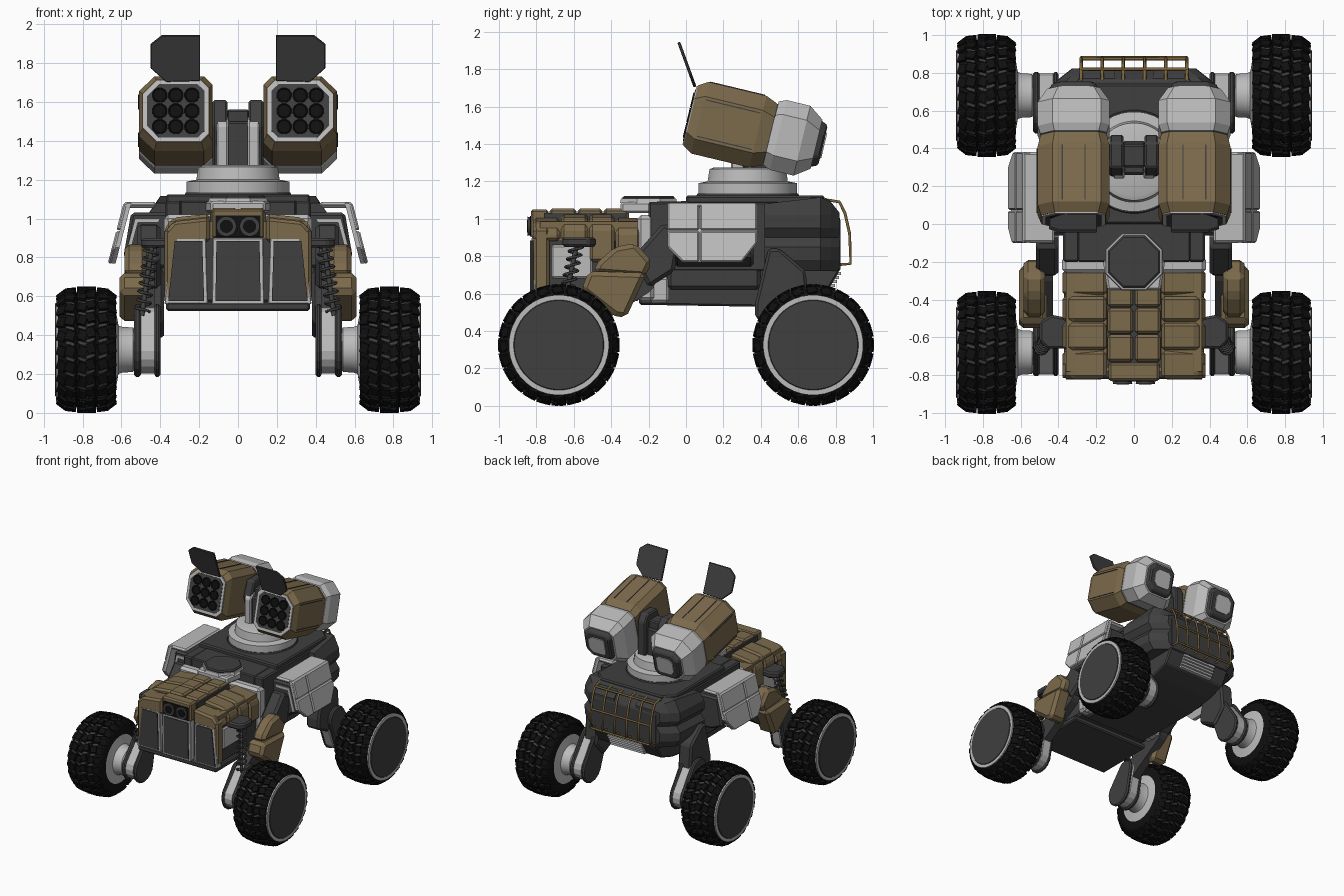
import bpy, bmesh, math
from mathutils import Matrix, Vector

cube = bpy.data.objects.get("Cube")
if cube:
    bpy.data.objects.remove(cube)


def material(name, r, g, b):
    m = bpy.data.materials.new(name)
    m.use_nodes = True
    m.diffuse_color = (r, g, b, 1)
    m.node_tree.nodes["Principled BSDF"].inputs["Base Color"].default_value = (r, g, b, 1)
    return m


DARK = material("dark grey", .05, .05, .05)
LIGHT = material("light grey", .5, .5, .5)
TAN = material("armour tan", .2, .145, .072)
BLACK = material("rubber black", .005, .005, .005)
BRASS = material("rail brass", .2, .13, .045)


def finish(name, bm, mat, mirror=True, bevel=0, matrix=None, smooth=False):
    bmesh.ops.recalc_face_normals(bm, faces=bm.faces)
    if matrix:
        bm.transform(matrix)
    me = bpy.data.meshes.new(name)
    bm.to_mesh(me)
    bm.free()
    me.materials.append(mat)
    if smooth:
        me.shade_smooth()
        me.set_sharp_from_angle(angle=math.radians(35))
    ob = bpy.data.objects.new(name, me)
    bpy.context.collection.objects.link(ob)
    if bevel:
        mod = ob.modifiers.new("bevel", "BEVEL")
        mod.width, mod.segments = bevel, 1
    if mirror:
        ob.modifiers.new("mirror", "MIRROR").use_mirror_merge = False
    return ob


def loft(name, rings, mat, **kw):
    """Skin a list of equal point rings and cap both ends."""
    bm = bmesh.new()
    rows = [[bm.verts.new(p) for p in ring] for ring in rings]
    n = len(rows[0])
    for a, b in zip(rows, rows[1:]):
        for i in range(n):
            bm.faces.new((a[i], a[(i + 1) % n], b[(i + 1) % n], b[i]))
    bm.faces.new(rows[0])
    bm.faces.new(rows[-1])
    return finish(name, bm, mat, **kw)


def prism(name, pts, axis, a, b, mat, **kw):
    put = {"x": lambda p, d: (d, p[0], p[1]), "y": lambda p, d: (p[0], d, p[1]),
           "z": lambda p, d: (p[0], p[1], d)}[axis]
    return loft(name, [[put(p, d) for p in pts] for d in (a, b)], mat, **kw)


def box(name, x, y, z, mat, **kw):
    return prism(name, [(x[0], y[0]), (x[1], y[0]), (x[1], y[1]), (x[0], y[1])], "z", z[0], z[1], mat, **kw)


def lathe(name, prof, centre, direction, mat, n=32, **kw):
    """Turn (distance, radius) pairs around an axis."""
    m = Matrix.Translation(centre) @ Vector(direction).to_track_quat("Z", "Y").to_matrix().to_4x4()
    kw["matrix"] = kw.get("matrix", Matrix()) @ m
    kw.setdefault("smooth", True)
    return loft(name, [[(r * math.cos(t), r * math.sin(t), d) for t in
                        [math.tau * (i + .5) / n for i in range(n)]] for d, r in prof], mat, **kw)


def rod(name, p, q, r, mat, n=12, **kw):
    d = Vector(q) - Vector(p)
    return lathe(name, [(0, r), (d.length, r)], p, d, mat, n, **kw)


def tube(name, pts, r, mat):
    cu = bpy.data.curves.new(name, "CURVE")
    cu.dimensions, cu.bevel_depth, cu.bevel_resolution = "3D", r, 1
    sp = cu.splines.new("POLY")
    sp.points.add(len(pts) - 1)
    for p, c in zip(sp.points, pts):
        p.co = (*c, 1)
    cu.materials.append(mat)
    bpy.context.collection.objects.link(bpy.data.objects.new(name, cu))


def capsule(p, r, q, s, n=8):
    """Outline around two circles of radius r at p and s at q."""
    a = math.atan2(q[1] - p[1], q[0] - p[0])
    arc = [math.pi * (i / n - .5) for i in range(n + 1)]
    return ([(q[0] + s * math.cos(a + t), q[1] + s * math.sin(a + t)) for t in arc] +
            [(p[0] - r * math.cos(a + t), p[1] - r * math.sin(a + t)) for t in arc])


# Wheels: lobed tyre, chevron tread, rim, disc and inner hub
X = (1, 0, 0)


def tread(name, c, phase, rows, size, mat):
    bm = bmesh.new()
    for k in range(24):
        for s in (-1, 1):
            turn = Matrix.Translation(c) @ Matrix.Rotation(math.tau * (k + phase + s * .1) / 24, 4, "X")
            for off, r, tilt, w in rows:
                bmesh.ops.create_cube(bm, size=1, matrix=turn @ Matrix.Translation((s * off, 0, r)) @
                                      Matrix.Rotation(s * tilt, 4, "Y") @ Matrix.Rotation(s * .3, 4, "Z") @
                                      Matrix.Diagonal((w, *size, 1)))
    finish(name, bm, mat)


for end, y in (("front", -.68), ("rear", .68)):
    c = (.78, y, .325)
    half = [(.035, .312), (.05, .296), (.065, .309), (.105, .301), (.14, .278), (.152, .255)]
    prof = [(-d, r) for d, r in reversed(half)] + half
    lathe(end + "_tyre", prof, c, X, BLACK, 48)
    lathe(end + "_rim", [(.13, .268), (.157, .268), (.157, .24)], c, X, LIGHT, 40)
    lathe(end + "_wheel_disc", [(.15, .247), (.162, .238), (.162, .2)], c, X, DARK, 40)
    lathe(end + "_hub", [(-.255, .095), (-.24, .115), (-.185, .118), (-.165, .125), (-.15, .21), (-.145, .245)],
          c, X, LIGHT)
    tread(end + "_tread", c, 0, [(.022, .313, 0, .042), (.083, .306, .12, .047), (.125, .288, .65, .05)],
          (.05, .023), BLACK)
    tread(end + "_tread_groove", c, .5, [(.022, .307, 0, .045), (.083, .302, .12, .047)], (.012, .018), DARK)

# Swing arms at the wheels
front_pod = capsule((-.68, .31), .125, (-.6, .48), .08)
rear_pod = capsule((.68, .31), .125, (.58, .5), .1)
for end, pod in (("front", front_pod), ("rear", rear_pod)):
    prism(end + "_arm_inner_plate", pod, "x", .4, .43, DARK, bevel=.01)
    prism(end + "_arm_core", [(p[0] * .99, .35 + (p[1] - .35) * .9) for p in pod], "x", .43, .5, LIGHT)
    prism(end + "_arm_outer_plate", pod, "x", .5, .535, DARK, bevel=.01)
prism("rear_upper_arm", [(.37, .47), (.37, .55), (.44, .84), (.5, .84), (.64, .72), (.66, .5), (.55, .38)],
      "x", .38, .5, DARK, bevel=.015)
prism("front_link", [(-.28, .8), (-.12, .98), (-.03, .92), (-.06, .72), (-.2, .63)], "x", .4, .52, DARK, bevel=.02)
prism("front_lower_link", capsule((-.62, .42), .07, (-.25, .68), .09), "x", .43, .5, DARK)

# Tan armour on the front knees
prism("knee_armour_upper", [(-.47, .77), (-.38, .85), (-.27, .87), (-.18, .77), (-.22, .69), (-.5, .71)],
      "x", .47, .585, TAN, bevel=.025)
prism("knee_armour_lower", [(-.52, .72), (-.21, .71), (-.32, .47), (-.38, .48), (-.56, .62)],
      "x", .46, .61, TAN, bevel=.025)

# Shock absorbers
top, low = Vector((.44, -.58, .88)), Vector((.495, -.66, .5))
rod("shock_core", low, top, .013, DARK)
for s in (-1, 1):
    pts = []
    for i in range(109):
        t, a = i / 108, math.tau * i / 12
        p = low.lerp(top, t) + Vector((.036 * math.cos(a), .036 * math.sin(a), 0))
        pts.append((p.x * s, p.y, p.z))
    tube("shock_spring", pts, .007, DARK)
prism("shock_mount", [(.34, -.66), (.46, -.66), (.5, -.62), (.5, -.52), (.44, -.48), (.34, -.5)],
      "z", .85, .9, DARK, bevel=.012)

# Chassis with a tapered tail and fluted rear flanks
prism("lower_hull", [(-.25, .54), (.37, .53), (.6, .56), (.755, .61), (.82, .72), (.82, .76), (-.25, .76)],
      "x", -.3, .3, DARK, mirror=False, bevel=.01)
prism("hull_core", [(-.2, .72), (.825, .72), (.825, 1.0), (.76, 1.11), (-.2, 1.09)],
      "x", -.3, .3, DARK, mirror=False, bevel=.008)
box("hull_side", (.29, .375), (-.2, .45), (.72, 1.09), DARK, bevel=.01)


def flank(y, w, top):
    return [(x, y, z) for x, z in ((.1, .72), (w - .03, .72), (w + .015, .78), (w + .02, .85), (w - .015, .9),
                                   (w + .02, .95), (w + .015, 1.02), (w - .03, top), (.1, top))]


loft("hull_flank", [flank(.42, .45, 1.08), flank(.72, .43, 1.115), flank(.775, .37, 1.09), flank(.822, .31, 1.03)], DARK)
prism("hull_roof", [(-.28, .74), (.28, .74), (.37, .66), (.37, 0), (-.37, 0), (-.37, .66)],
      "z", 1.08, 1.125, DARK, mirror=False, bevel=.01)
box("hull_skirt", (.28, .37), (-.1, .4), (.62, .8), DARK, bevel=.02)
box("neck_collar", (-.38, .38), (-.26, -.17), (.56, 1.02), LIGHT, mirror=False, bevel=.02)
box("neck_lower_panel", (.28, .36), (-.2, -.09), (.55, .69), LIGHT, bevel=.015)

# Roof hatch
prism("hatch_frame", [(-.14, -.35), (.14, -.35), (.18, -.1), (.18, .03), (-.18, .03), (-.18, -.1)],
      "z", 1.03, 1.09, LIGHT, mirror=False, bevel=.012)
lathe("hatch_rim", [(0, .165), (.022, .16)], (0, -.2, 1.085), (0, 0, 1), LIGHT, 8, smooth=False, mirror=False)
lathe("hatch_lid", [(0, .15), (.02, .15), (.028, .14)], (0, -.2, 1.095), (0, 0, 1), DARK, 8, smooth=False, mirror=False)

# Front hull with framed panels
box("nose_core", (-.35, .35), (-.78, -.24), (.56, .92), DARK, mirror=False, bevel=.02)
box("nose_sill", (-.37, .37), (-.82, -.3), (.525, .57), DARK, mirror=False, bevel=.01)
box("nose_side_panel", (.34, .365), (-.72, -.5), (.68, .86), LIGHT, bevel=.01)
box("nose_cheek", (.3, .378), (-.815, -.73), (.58, .95), TAN, bevel=.015)


def framed(name, xs, y, **kw):
    a, b, c, d = xs
    prism(name + "_frame", [(a, .56), (b, .56), (c, .9), (d, .9)], "y", y, -.76, LIGHT, bevel=.004, **kw)
    prism(name, [(a + .019, .575), (b - .019, .575), (c - .019, .885), (d + .019, .885)],
          "y", y - .008, y, DARK, **kw)


framed("nose_centre_panel", (-.135, .135, .13, -.13), -.825, mirror=False)
framed("nose_side_front_panel", (.155, .378, .345, .165), -.815)

# Tan hood blocks
edges = [-.82, -.67, -.52, -.38, -.24]
for i, (a, b) in enumerate(zip(edges, edges[1:])):
    drop = .02 if i in (0, 3) else 0
    base = .88 if i < 2 else .77
    prism("hood_side_block", [(.145, base), (.378, base), (.378, .95 - drop), (.33, 1.005 - drop), (.145, 1.025 - drop)],
          "y", a + .003, b - .003, TAN, bevel=.016)
    if i:
        box("hood_centre_block", (.004, .14), (a - .06, b - .066), (.9, 1.055), TAN, bevel=.014)
box("hood_base", (-.36, .36), (-.78, -.26), (.88, .985), TAN, mirror=False)
box("hood_seam", (-.145, .145), (-.76, -.32), (.98, 1.03), DARK, mirror=False)
box("camera_housing", (-.135, .135), (-.83, -.735), (.895, 1.05), TAN, mirror=False, bevel=.012)
box("camera_plate", (-.115, .115), (-.835, -.825), (.905, 1.015), BLACK, mirror=False)
lathe("camera_barrel", [(0, .05), (.015, .052), (.015, .035)], (.06, -.833, .96), (0, -1, 0), DARK, 20)
lathe("camera_lens", [(0, .034), (.003, .034)], (.06, -.847, .96), (0, -1, 0), BLACK, 16)


# Side fenders: shell with four raised panels
def slope(ob):
    for v in ob.data.vertices:
        v.co.x -= (v.co.z - .77) * .26


outline = [(-.1, 1.08), (.38, 1.08), (.38, .87), (.3, .77), (-.02, .77), (-.1, .85)]
slope(prism("fender_shell", outline, "x", .63, .652, LIGHT))
for name, pts in (("upper_front", [(-.1, .94), (.07, .94), (.07, 1.08), (-.1, 1.08)]),
                  ("upper_rear", [(.075, .94), (.38, .94), (.38, 1.08), (.075, 1.08)]),
                  ("lower_front", [(-.1, .935), (-.1, .85), (-.02, .77), (.07, .77), (.07, .935)]),
                  ("lower_rear", [(.075, .935), (.075, .77), (.3, .77), (.38, .87), (.38, .935)])):
    slope(prism("fender_panel_" + name, pts, "x", .645, .67, LIGHT, bevel=.008))
box("fender_top", (.42, .59), (-.1, .38), (1.055, 1.085), LIGHT, bevel=.012)
prism("fender_mount", [(.34, .74), (.5, .76), (.59, .8), (.55, 1.03), (.36, 1.03)], "y", -.06, .36, DARK, bevel=.015)
prism("fender_mount_trim", [(.4, 1.0), (.53, 1.0), (.58, .81), (.56, .81), (.515, .98), (.41, .98)],
      "y", -.068, -.06, LIGHT)

# Rear grille rail and vents
for i in range(6):
    x = -.28 + .112 * i
    tube("rail_upright", [(x, .76, 1.1), (x, .82, 1.09), (x, .85, 1.03), (x, .875, .92), (x, .88, .76), (x, .82, .755)],
         .009, BRASS)
for y, z in ((.82, 1.09), (.875, .92), (.88, .76)):
    tube("rail_bar", [(-.28, y, z), (.28, y, z)], .009, BRASS)
for i in range(5):
    y, z = .775 + .011 * i, .615 + .021 * i
    box("rear_vent_slat", (-.16, .16), (y - .03, y + .01), (z, z + .016), LIGHT, mirror=False)

# Turret ring and mast
C, UP = (0, .33, 1.09), (0, 0, 1)
lathe("turret_base", [(0, .29), (.045, .27)], C, UP, DARK, 40, mirror=False)
lathe("turret_ring", [(.04, .265), (.1, .265), (.11, .215), (.175, .205), (.185, .18)], C, UP, LIGHT, 40, mirror=False)
box("mast_core", (-.06, .06), (.26, .44), (1.26, 1.5), DARK, mirror=False, bevel=.012)
box("mast_crosshead", (-.06, .06), (.3, .42), (1.49, 1.56), DARK, mirror=False, bevel=.01)
prism("mast_side", [(.24, 1.26), (.32, 1.26), (.32, 1.52), (.29, 1.53), (.24, 1.48)], "x", .05, .11, LIGHT, bevel=.008)
prism("mast_pillar", [(.25, 1.48), (.31, 1.26), (.47, 1.26), (.47, 1.55), (.43, 1.61), (.3, 1.61)],
      "x", .055, .13, DARK, bevel=.01)
rod("pod_axle", (.1, .35, 1.48), (.2, .35, 1.48), .07, DARK, 16)

# Launcher pods, tilted upward, built along local y
TILT = Matrix.Translation((.32, .025, 1.552)) @ Matrix.Rotation(math.radians(-13.5), 4, "X")


def section(t, w, h, up=0):
    o, i = .42 * w, .24 * w
    return [(x, t, z + up) for x, z in ((w, o - h), (w, h - o), (w - o, h), (i - w, h), (-w, h - i),
                                        (-w, i - h), (i - w, -h), (w - o, -h))]


def pod(name, stations, mat, up=0, bevel=0):
    loft(name, [section(*s, up) for s in stations], mat, matrix=TILT, bevel=bevel)


pod("pod_shell", [(0, .172, .165), (.05, .19, .197), (.37, .19, .197), (.435, .175, .17)], TAN)
pod("pod_seam", [(.42, .17, .168), (.46, .17, .168)], DARK)
pod("pod_rear", [(.44, .175, .175), (.48, .19, .192), (.61, .19, .192), (.69, .14, .135)], LIGHT, .008)
pod("pod_exhaust_frame", [(.68, .13, .13), (.725, .115, .11)], DARK, .01, .01)
pod("pod_exhaust_plate", [(.725, .075, .07), (.732, .075, .07)], LIGHT, .01)
pod("pod_mouth_frame", [(-.006, .168, .161), (.02, .172, .165)], LIGHT)
pod("pod_mouth", [(-.009, .148, .141), (-.004, .148, .141)], DARK)
for x, z in ((.192, .1), (.192, -.1), (.06, .198), (-.06, .198)):
    box("pod_panel_line", (x - .003, x + .003), (.06, .36), (z - .003, z + .003), DARK, matrix=TILT)
for i in range(9):
    p = ((i % 3 - 1) * .083, -.008, (i // 3 - 1) * .083)
    lathe("missile_tube", [(0, .041), (.006, .041), (.006, .036), (.003, .032)], p, (0, -1, 0), BLACK, 12, matrix=TILT)

# Open pod lids
LID = Matrix.Translation((.32, .05, 1.7)) @ Matrix.Rotation(math.radians(20), 4, "X")
prism("pod_lid", [(-.125, .01), (-.125, .26), (.07, .26), (.13, .21), (.13, .08), (.05, .005)],
      "y", -.008, .008, DARK, bevel=.004, matrix=LID)
